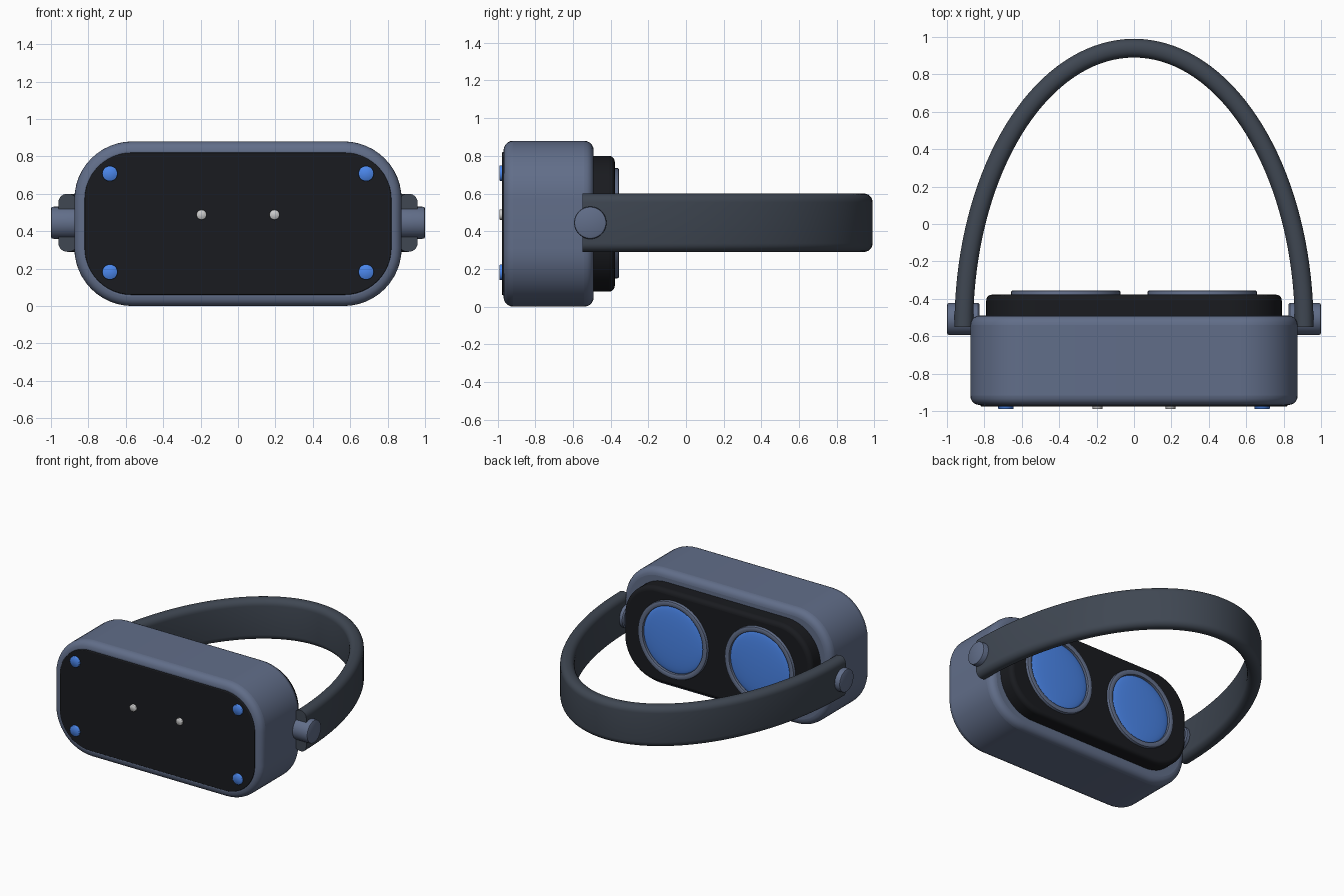
import bpy, bmesh
from math import sin, cos, pi, radians
from mathutils import Vector

if "Cube" in bpy.data.objects:
    bpy.data.objects.remove(bpy.data.objects["Cube"])


def material(name, rgb):
    m = bpy.data.materials.new(name)
    m.diffuse_color = (*rgb, 1)
    m.use_nodes = True
    m.node_tree.nodes["Principled BSDF"].inputs["Base Color"].default_value = m.diffuse_color
    return m


SLATE = material("slate", (0.12, 0.155, 0.25))
STRAP = material("strap_grey", (0.05, 0.063, 0.085))
BLACK = material("black", (0.010, 0.011, 0.014))
BLUE = material("blue", (0.07, 0.24, 0.83))


def finish(bm, name, mat=None, bevel=0, angle=35):
    bmesh.ops.recalc_face_normals(bm, faces=bm.faces)
    mesh = bpy.data.meshes.new(name)
    bm.to_mesh(mesh)
    bm.free()
    ob = bpy.data.objects.new(name, mesh)
    bpy.context.collection.objects.link(ob)
    if mat:
        mesh.materials.append(mat)
    bpy.ops.object.select_all(action='DESELECT')
    ob.select_set(True)
    bpy.context.view_layer.objects.active = ob
    bpy.ops.object.shade_smooth_by_angle(angle=radians(angle))
    if bevel:
        b = ob.modifiers.new("bevel", 'BEVEL')
        b.width, b.segments, b.limit_method = bevel, 5, 'ANGLE'
        b.angle_limit = radians(50)
        bpy.ops.object.modifier_apply(modifier=b.name)
        bpy.ops.object.shade_smooth_by_angle(angle=radians(angle))
    return ob


def rounded_rect(hw, hh, r, n=12):
    pts = []
    for i, (sx, sy) in enumerate([(1, 1), (-1, 1), (-1, -1), (1, -1)]):
        for k in range(n + 1):
            a = pi / 2 * (i + k / n)
            pts.append((sx * (hw - r) + r * cos(a), sy * (hh - r) + r * sin(a)))
    return pts


def sweep(bm, rings, closed=False):
    """Join vertex rings with quads; cap the ends if the sweep is open."""
    rows = [[bm.verts.new(p) for p in ring] for ring in rings]
    n = len(rows[0])
    for i in range(len(rows) - (0 if closed else 1)):
        a, b = rows[i], rows[(i + 1) % len(rows)]
        for j in range(n):
            bm.faces.new((a[j], a[(j + 1) % n], b[(j + 1) % n], b[j]))
    if not closed:
        bm.faces.new(rows[0])
        bm.faces.new(rows[-1])


def slab(name, hw, z0, z1, r, y0, y1, mat, bevel):
    bm = bmesh.new()
    zc = (z0 + z1) / 2
    outline = rounded_rect(hw, (z1 - z0) / 2, r)
    sweep(bm, [[(x, y, zc + z) for x, z in outline] for y in (y0, y1)])
    return finish(bm, name, mat, bevel)


def lathe(name, profile, center, axis, mat=None, closed=False, n=48, angle=35):
    """Revolve (radius, offset) pairs around a line along x or y."""
    bm = bmesh.new()
    c = Vector(center)
    rings = []
    for r, d in profile:
        ring = []
        for k in range(n):
            a = 2 * pi * k / n
            off = (d, r * cos(a), r * sin(a)) if axis == 'x' else (r * cos(a), d, r * sin(a))
            ring.append(c + Vector(off))
        rings.append(ring)
    sweep(bm, rings, closed)
    return finish(bm, name, mat, angle=angle)


# Headset shell, front panel and face cushion
slab("body", 0.875, 0.0, 0.88, 0.31, -0.968, -0.49, SLATE, 0.05)
slab("front_panel", 0.82, 0.06, 0.82, 0.25, -0.95, -0.976, BLACK, 0.006)
slab("face_cushion", 0.79, 0.08, 0.80, 0.28, -0.52, -0.378, BLACK, 0.03)

for side, s in (("left", -1), ("right", 1)):
    # Eyepiece rim and domed lens
    eye = (s * 0.365, 0, 0.443)
    lathe(side + "_eyepiece_rim", [(0.293, -0.40), (0.293, -0.365), (0.290, -0.358), (0.283, -0.355),
          (0.262, -0.355), (0.255, -0.359), (0.253, -0.40)], eye, 'y', SLATE, closed=True)
    dome = [(0.256, -0.395)] + [(0.256 * cos(t), -0.38 + 0.022 * sin(t))
                               for t in (pi / 2 * k / 10 * 0.985 for k in range(11))]
    lathe(side + "_lens", dome, eye, 'y', BLUE, angle=60)

    # Tracking cameras at the corners and small centre sensor
    for level, z in (("upper", 0.708), ("lower", 0.182)):
        lathe(f"{side}_{level}_camera", [(0.041, -0.96), (0.041, -0.987), (0.038, -0.99)],
              (s * 0.685, 0, z), 'y', BLUE, n=32, angle=60)
    lathe(side + "_sensor", [(0.027, -0.96), (0.027, -0.987), (0.025, -0.99)],
          (s * 0.195, 0, 0.488), 'y', n=24, angle=60)

    # Strap pivot knob
    lathe(side + "_pivot_knob", [(0.078, s * 0.825), (0.086, s * 0.833), (0.086, s * 0.985),
          (0.083, s * 0.996), (0.075, s * 1.0)], (0, -0.508, 0.445), 'x', SLATE)

# Head strap: rounded section swept along half an ellipse
bm = bmesh.new()
section = rounded_rect(0.05, 0.155, 0.046, 6)
A, B, Y0, N = 0.91, 1.49, -0.55, 72
rings = []
for i in range(N + 1):
    t = pi * i / N
    p = Vector((A * cos(t), Y0 + B * sin(t), 0.445))
    out = Vector((B * cos(t), A * sin(t), 0)).normalized()
    rings.append([p + out * u + Vector((0, 0, v)) for u, v in section])
sweep(bm, rings)
finish(bm, "head_strap", STRAP)
